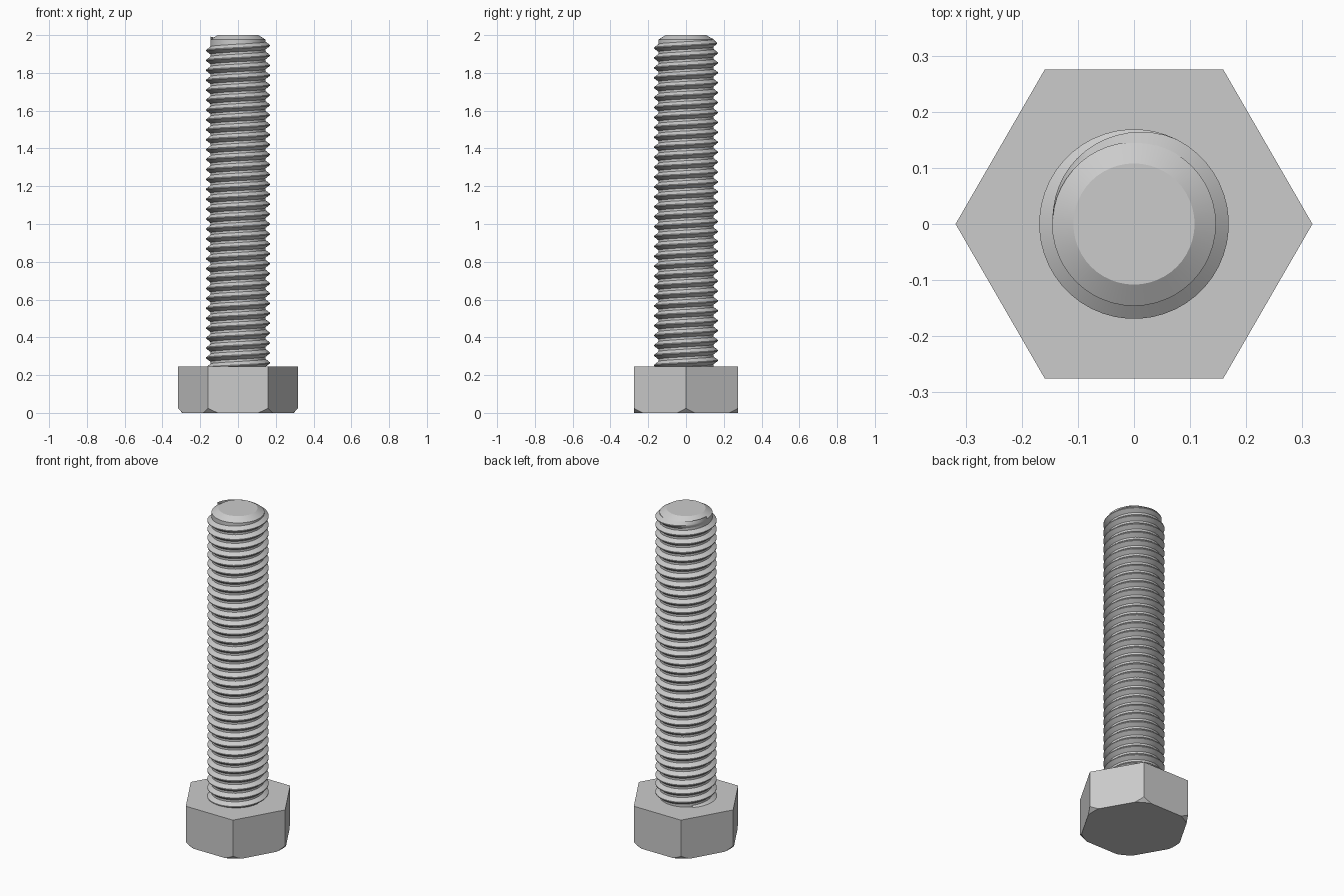
import bpy, bmesh
from math import sin, cos, pi, radians
from mathutils import Vector

cube = bpy.data.objects.get("Cube")
if cube:
    bpy.data.objects.remove(cube, do_unlink=True)

SEGMENTS = 48          # divisions per turn, shared by core and thread
HEAD_TOP = 0.245
HEAD_CORNER = 0.318
CORE_R = 0.146
CREST_R = 0.169
PITCH = 0.0525

steel = bpy.data.materials.new("steel grey")
steel.use_nodes = True
GREY = (0.6, 0.6, 0.6, 1)
steel.diffuse_color = GREY
steel.node_tree.nodes["Principled BSDF"].inputs["Base Color"].default_value = GREY


def finish(bm, name):
    """Turn a bmesh into a steel object, smooth with sharp edges kept."""
    bmesh.ops.recalc_face_normals(bm, faces=bm.faces[:])
    mesh = bpy.data.meshes.new(name)
    bm.to_mesh(mesh)
    bm.free()
    mesh.materials.append(steel)
    ob = bpy.data.objects.new(name, mesh)
    bpy.context.collection.objects.link(ob)
    bpy.ops.object.select_all(action='DESELECT')
    ob.select_set(True)
    bpy.context.view_layer.objects.active = ob
    bpy.ops.object.shade_smooth_by_angle(angle=radians(30))
    return ob


def polar(r, a, z):
    return Vector((r * cos(a), r * sin(a), z))


def loft(bm, sections):
    """Skin closed sections of equal length and cap both ends."""
    rings = [[bm.verts.new(p) for p in s] for s in sections]
    n = len(rings[0])
    for a, b in zip(rings, rings[1:]):
        for i in range(n):
            j = (i + 1) % n
            bm.faces.new((a[i], a[j], b[j], b[i]))
    bm.faces.new(rings[0])
    bm.faces.new(rings[-1])


# Hexagonal head, with the lower corners chamfered by a cone
bm = bmesh.new()
loft(bm, [[polar(HEAD_CORNER, k * pi / 3, z) for k in range(6)]
          for z in (0, HEAD_TOP)])
for k in range(6):
    for offset in (-6, 0, 6):
        a = k * pi / 3 + radians(offset)
        cut = bmesh.ops.bisect_plane(
            bm, geom=bm.verts[:] + bm.edges[:] + bm.faces[:],
            plane_co=polar(0.295, a, 0), plane_no=polar(1, a, -0.92),
            clear_outer=True)
        rim = [g for g in cut["geom_cut"] if isinstance(g, bmesh.types.BMEdge)]
        if rim:
            bmesh.ops.edgeloop_fill(bm, edges=rim)
finish(bm, "hex_head")

# Shank core with chamfered tip
bm = bmesh.new()
profile = [(CORE_R, HEAD_TOP - 0.02), (CORE_R, 1.976), (0.108, 2.0)]
loft(bm, [[polar(r, i * 2 * pi / SEGMENTS, z) for i in range(SEGMENTS)]
          for r, z in profile])
finish(bm, "shank_core")

# Right-handed helical thread, fading out at the tip
ANGLE_ZERO_Z = 1.945
BASE_R = CORE_R - 0.001
BASE_HALF, CREST_HALF = 0.021, 0.0025
end = radians(176)
step = 2 * pi / SEGMENTS
count = int((ANGLE_ZERO_Z - HEAD_TOP + 0.04) / PITCH * SEGMENTS)
sections = []
for i in range(count):
    a = end - i * step
    z = ANGLE_ZERO_Z + PITCH * a / (2 * pi)
    if z < HEAD_TOP - 0.015:
        break
    fade = max(0.02, min(1, i * step / radians(110)))
    crest = BASE_R + (CREST_R - BASE_R) * fade
    sections.append([polar(BASE_R, a, z - BASE_HALF),
                     polar(crest, a, z - CREST_HALF),
                     polar(crest, a, z + CREST_HALF),
                     polar(BASE_R, a, z + BASE_HALF)])
bm = bmesh.new()
loft(bm, sections)
finish(bm, "thread")
